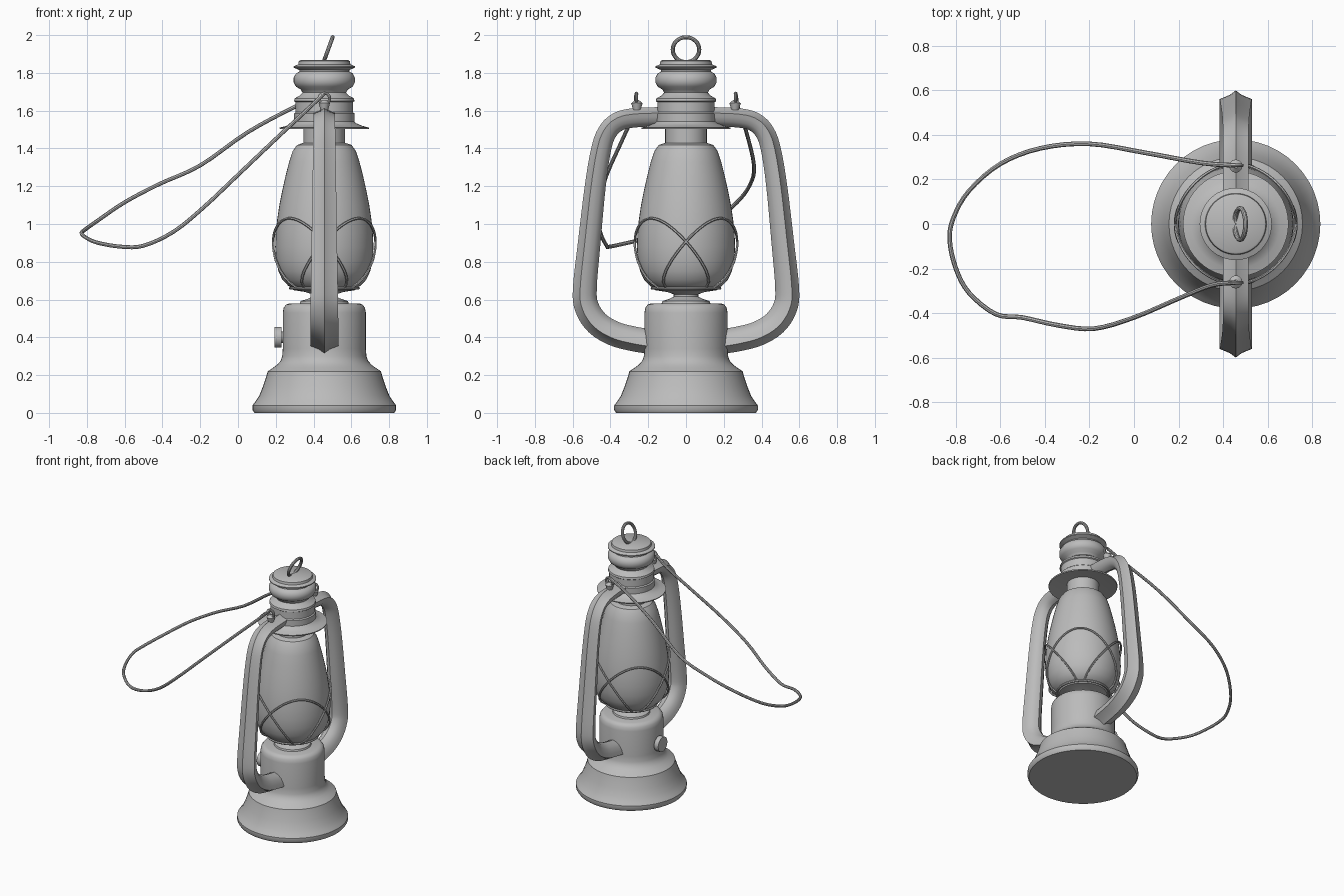
import bpy, bmesh
from math import sin, cos, pi, radians, sqrt
from mathutils import Vector, Matrix

if "Cube" in bpy.data.objects:
    bpy.data.objects.remove(bpy.data.objects["Cube"])

CX = 0.457  # lantern axis
grey = bpy.data.materials.new("grey_metal")
grey.use_nodes = True
COLOUR = (0.5, 0.5, 0.5, 1)
grey.diffuse_color = COLOUR
grey.node_tree.nodes["Principled BSDF"].inputs["Base Color"].default_value = COLOUR


def finish(name, bm, angle=35):
    bmesh.ops.recalc_face_normals(bm, faces=bm.faces)
    me = bpy.data.meshes.new(name)
    bm.to_mesh(me)
    bm.free()
    ob = bpy.data.objects.new(name, me)
    bpy.context.collection.objects.link(ob)
    me.materials.append(grey)
    bpy.ops.object.select_all(action='DESELECT')
    ob.select_set(True)
    bpy.context.view_layer.objects.active = ob
    bpy.ops.object.shade_smooth_by_angle(angle=radians(angle))
    return ob


def skin(bm, rings, closed=False):
    """Join equal rings of points with quads, capping open ends."""
    vs = [[bm.verts.new(p) for p in ring] for ring in rings]
    n = len(vs[0])
    pairs = list(zip(vs, vs[1:])) + ([(vs[-1], vs[0])] if closed else [])
    for a, b in pairs:
        for i in range(n):
            j = (i + 1) % n
            bm.faces.new((a[i], a[j], b[j], b[i]))
    if not closed:
        bm.faces.new(vs[0])
        bm.faces.new(vs[-1])


def lathe(name, profile, n=48):
    bm = bmesh.new()
    skin(bm, [[(CX + r * cos(2 * pi * i / n), r * sin(2 * pi * i / n), z)
               for i in range(n)] for r, z in profile])
    return finish(name, bm)


def smooth_path(pts, steps):
    """Catmull-Rom curve through the points."""
    pts = [Vector(p) for p in pts]
    ext = [2 * pts[0] - pts[1]] + pts + [2 * pts[-1] - pts[-2]]
    out = []
    for a, b, c, d in zip(ext, ext[1:], ext[2:], ext[3:]):
        for k in range(steps):
            t = k / steps
            out.append(0.5 * (2 * b + (c - a) * t + (2 * a - 5 * b + 4 * c - d) * t * t
                              + (3 * b - a - 3 * c + d) * t ** 3))
    return out + [pts[-1]]


def wire(bm, pts, radius, sides=8):
    rings = []
    for i, p in enumerate(pts):
        t = (pts[min(i + 1, len(pts) - 1)] - pts[max(i - 1, 0)]).normalized()
        m = t.to_track_quat('Z', 'Y').to_matrix()
        if rings:  # carry the previous frame along to avoid twisting
            u = (u - t * u.dot(t)).normalized()
        else:
            u = m @ Vector((1, 0, 0))
        v = t.cross(u)
        rings.append([p + radius * (u * cos(2 * pi * k / sides) + v * sin(2 * pi * k / sides))
                      for k in range(sides)])
    skin(bm, rings)


def torus(bm, centre, major, minor, rot, n=32, m=10):
    centre = Vector(centre)
    skin(bm, [[centre + rot @ Vector(((major + minor * cos(2 * pi * k / m)) * cos(a),
                                      (major + minor * cos(2 * pi * k / m)) * sin(a),
                                      minor * sin(2 * pi * k / m))) for k in range(m)]
              for a in (2 * pi * i / n for i in range(n))], closed=True)


# Fuel tank with flared foot
lathe("fuel_tank", [(.37, 0), (.38, .015), (.38, .04), (.365, .06), (.345, .09), (.325, .14),
                    (.308, .19), (.3, .22), (.288, .228), (.27, .24), (.25, .255), (.232, .275),
                    (.223, .3), (.22, .34), (.22, .53), (.215, .557), (.203, .573), (.185, .58)])

# Burner between tank and globe
lathe("burner", [(.13, .575), (.125, .592), (.085, .605), (.065, .615), (.065, .628),
                 (.1, .64), (.165, .65), (.17, .66), (.1, .665)])

# Glass globe
globe = [(.16, .657), (.19, .672), (.222, .705), (.243, .75), (.256, .81), (.26, .88),
         (.257, .95), (.25, 1.02), (.238, 1.1), (.222, 1.18), (.204, 1.26), (.186, 1.33),
         (.168, 1.385), (.145, 1.418), (.11, 1.43)]
lathe("globe", globe)

# Chimney, flange and hood
lathe("chimney", [(.11, 1.42), (.11, 1.53)])
lathe("flange", [(.11, 1.52), (.235, 1.502), (.237, 1.51), (.2, 1.52), (.165, 1.535), (.155, 1.55)])
lathe("hood", [(.15, 1.52), (.16, 1.53), (.16, 1.585), (.152, 1.592), (.152, 1.645), (.16, 1.65),
               (.157, 1.665), (.13, 1.68), (.115, 1.695), (.125, 1.712), (.15, 1.727),
               (.162, 1.75), (.162, 1.775), (.15, 1.797), (.132, 1.807), (.132, 1.815),
               (.162, 1.828), (.162, 1.835), (.138, 1.845), (.135, 1.862), (.127, 1.867)])


# Cage wires: four overlapping arches hugging the globe
def globe_radius(z):
    for (r0, z0), (r1, z1) in zip(globe, globe[1:]):
        if z0 <= z <= z1:
            return r0 + (r1 - r0) * (z - z0) / (z1 - z0)
    return globe[0][0]


bm = bmesh.new()
for q in range(4):
    pts = []
    for k in range(-20, 21):
        t = k / 20
        a = pi / 4 + q * pi / 2 + radians(82) * t
        z = 1.03 - .37 * (1.15 * t * t - .15 * t ** 4)
        r = globe_radius(z) + .012
        pts.append(Vector((CX + r * cos(a), r * sin(a), z)))
    wire(bm, pts, .007, 6)
torus(bm, (CX, 0, .66), .18, .008, Matrix.Identity(3), 40, 6)
finish("globe_cage", bm)

# Side tubes: ridged section swept along a planar path, mirrored in y
half = [(.066, 0), (.045, .028), (.026, .074), (0, .067), (-.03, .054), (-.054, .03)]
section = half + [(-.065, 0)] + [(w, -x) for w, x in half[:0:-1]]
path = smooth_path([(0, .19, .378), (0, .28, .393), (0, .38, .42), (0, .47, .475), (0, .525, .56),
                    (0, .535, .66), (0, .512, .9), (0, .48, 1.2), (0, .45, 1.39),
                    (0, .42, 1.48), (0, .37, 1.535), (0, .29, 1.56), (0, .13, 1.568)], 4)
for side, label in ((1, "back"), (-1, "front")):
    bm = bmesh.new()
    rings = []
    for i, p in enumerate(path):
        t = (path[min(i + 1, len(path) - 1)] - path[max(i - 1, 0)]).normalized()
        out = Vector((0, t.z, -t.y))
        s = 1 - .22 * min(1, max(0, (p.z - .5) / 1.0))
        rings.append([(CX + x * s, side * (p.y + out.y * w * s), p.z + out.z * w * s)
                      for w, x in section])
    skin(bm, rings)
    finish(label + "_side_tube", bm, 40)

    # Lug with eyelet for the bail
    bm = bmesh.new()
    bmesh.ops.create_cone(bm, cap_ends=True, segments=12, radius1=.02, radius2=.03, depth=.035,
                          matrix=Matrix.Translation((CX, side * .26, 1.622)))
    bmesh.ops.create_cone(bm, cap_ends=True, segments=12, radius1=.03, radius2=.01, depth=.018,
                          matrix=Matrix.Translation((CX, side * .26, 1.648)))
    torus(bm, (CX, side * .263, 1.665), .028, .008, Matrix.Rotation(pi / 2, 3, 'X'), 20, 8)
    finish(label + "_lug", bm)

# Wire bail hanging to one side
bm = bmesh.new()
bail = [(.455, .263, 1.69), (.3, .275, 1.62), (.05, .32, 1.485), (-.2, .36, 1.31),
        (-.42, .34, 1.21), (-.6, .27, 1.115), (-.74, .15, 1.02), (-.81, .03, .97),
        (-.828, -.07, .95), (-.8, -.2, .925), (-.74, -.31, .9), (-.62, -.405, .88),
        (-.5, -.42, .885), (-.34, -.455, .96), (-.18, -.47, 1.09), (0, -.42, 1.26),
        (.2, -.335, 1.45), (.35, -.275, 1.59), (.455, -.263, 1.69)]
wire(bm, smooth_path(bail, 4), .0105)
finish("bail", bm)

# Top ring, leaning sideways
bm = bmesh.new()
torus(bm, (CX + .02, 0, 1.923), .07, .011, Matrix.Rotation(radians(110), 3, 'Y'))
finish("top_ring", bm)

# Wick knob
bm = bmesh.new()
for r, depth, x in ((.03, .06, .225), (.055, .035, .212)):
    bmesh.ops.create_cone(bm, cap_ends=True, segments=24, radius1=r, radius2=r, depth=depth,
                          matrix=Matrix.Translation((x, 0, .4)) @ Matrix.Rotation(pi / 2, 4, 'Y'))
finish("wick_knob", bm)
